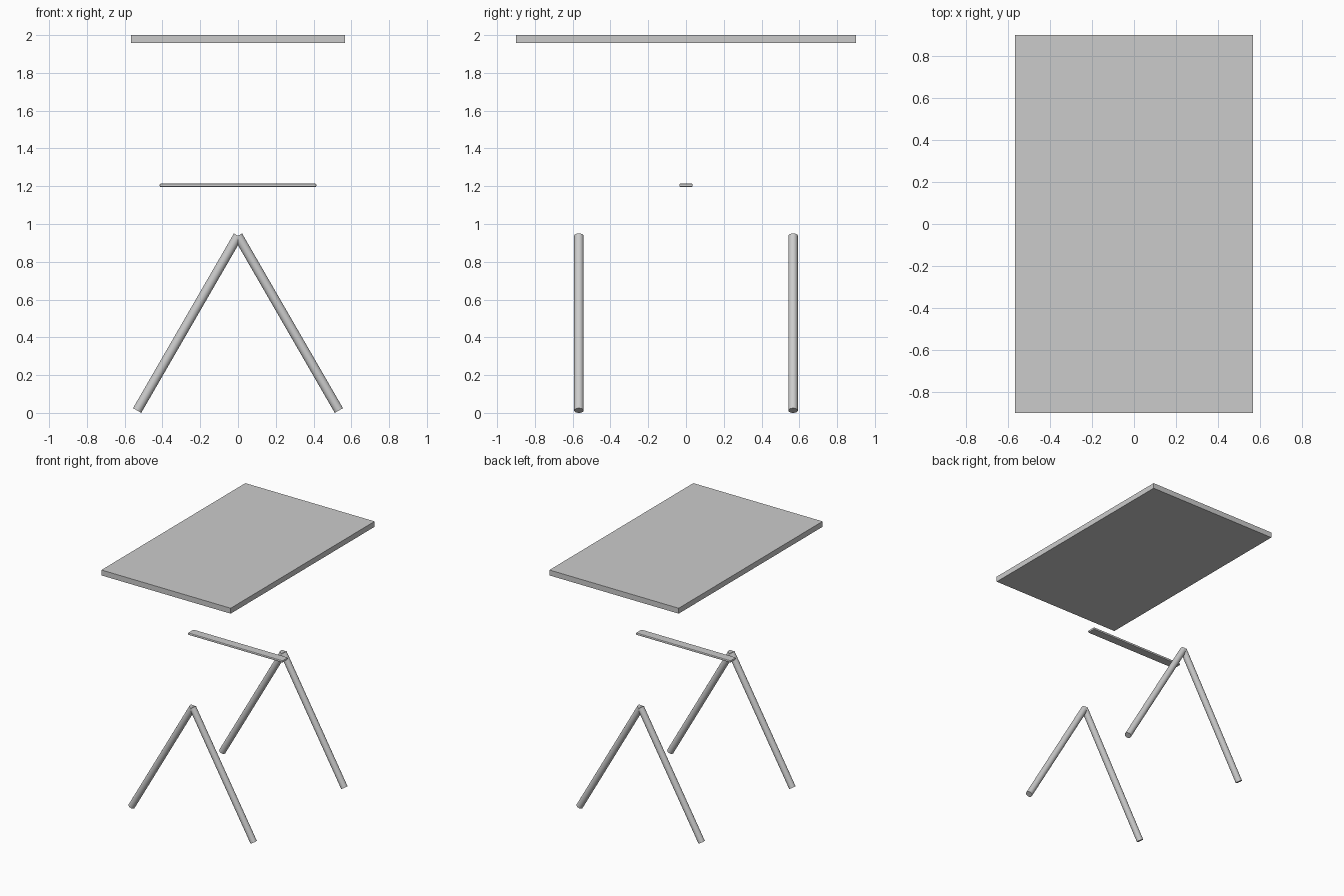
import bpy
from math import radians, sin, cos

if "Cube" in bpy.data.objects:
    bpy.data.objects.remove(bpy.data.objects["Cube"])


def box(name, size, loc, bevel=0.0):
    bpy.ops.mesh.primitive_cube_add(size=1, location=loc)
    ob = bpy.context.object
    ob.name = name
    ob.scale = size
    bpy.ops.object.transform_apply(location=False, rotation=False, scale=True)
    if bevel:
        mod = ob.modifiers.new("Bevel", 'BEVEL')
        mod.width = bevel
        mod.segments = 2
    return ob


# Table top and the thin cross rail below it
box("table_top", (1.132, 1.8, 0.043), (0, 0, 1.9785))
box("cross_rail", (0.83, 0.07, 0.018), (0, 0, 1.205), bevel=0.006)

# Two A-shaped trestles of round legs leaning 30 degrees to meet at the top
LEAN = radians(30)
LENGTH, RADIUS, LEG_Y = 1.068, 0.025, 0.567
for row, y in (("front", -LEG_Y), ("back", LEG_Y)):
    for side, s in (("left", -1), ("right", 1)):
        centre = (s * LENGTH / 2 * sin(LEAN), y,
                  RADIUS * sin(LEAN) + LENGTH / 2 * cos(LEAN))
        bpy.ops.mesh.primitive_cylinder_add(
            vertices=24, radius=RADIUS, depth=LENGTH,
            location=centre, rotation=(0, -s * LEAN, 0))
        bpy.context.object.name = f"{row}_{side}_leg"
        bpy.ops.object.shade_smooth_by_angle()
